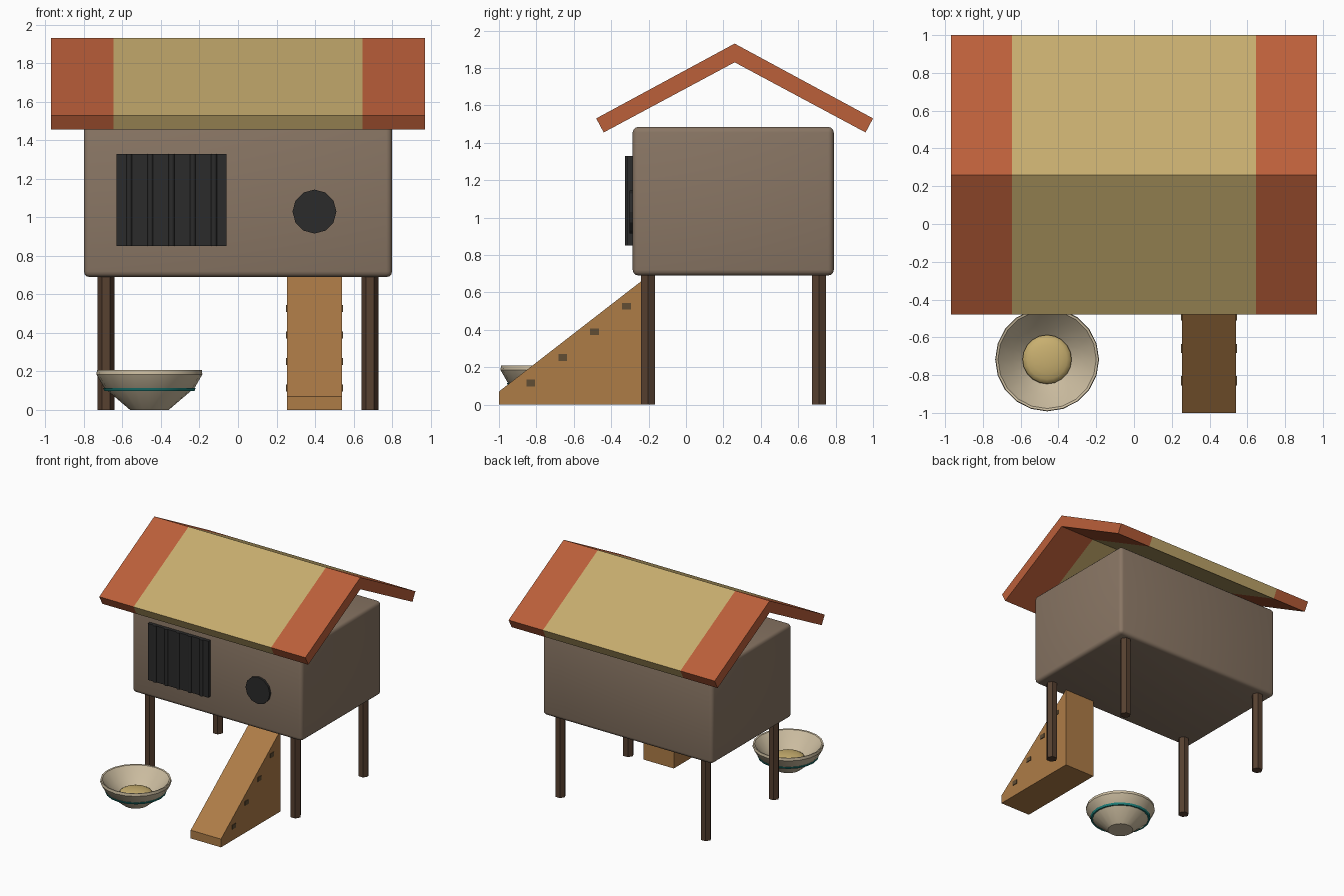
import bpy, bmesh, math
from mathutils import Matrix, Vector

cube = bpy.data.objects.get("Cube")
if cube:
    bpy.data.objects.remove(cube, do_unlink=True)


def material(name, *rgb):
    m = bpy.data.materials.new(name)
    m.use_nodes = True
    m.diffuse_color = (*rgb, 1)
    m.node_tree.nodes["Principled BSDF"].inputs["Base Color"].default_value = (*rgb, 1)
    return m


RED = material("terracotta", 0.50, 0.115, 0.042)
STRAW = material("straw", 0.565, 0.413, 0.156)
WALL = material("taupe_wall", 0.25, 0.18, 0.127)
POST = material("dark_wood", 0.095, 0.052, 0.03)
PLANK = material("light_wood", 0.42, 0.2, 0.062)
PEG = material("peg_wood", 0.12, 0.074, 0.034)
BLACK = material("charcoal", 0.024, 0.024, 0.024)
CREAM = material("cream_bowl", 0.6, 0.505, 0.35)
TEAL = material("teal_band", 0.013, 0.22, 0.2)
GRAIN = material("grain", 0.58, 0.43, 0.16)


def finish(name, bm, *mats, smooth=None):
    bmesh.ops.recalc_face_normals(bm, faces=bm.faces)
    mesh = bpy.data.meshes.new(name)
    bm.to_mesh(mesh)
    bm.free()
    for m in mats:
        mesh.materials.append(m)
    ob = bpy.data.objects.new(name, mesh)
    bpy.context.collection.objects.link(ob)
    if smooth:
        bpy.ops.object.select_all(action='DESELECT')
        ob.select_set(True)
        bpy.context.view_layer.objects.active = ob
        bpy.ops.object.shade_smooth_by_angle(angle=math.radians(smooth))
    return ob


def box(name, lo, hi, mat, bevel=0):
    lo, hi = Vector(lo), Vector(hi)
    bm = bmesh.new()
    bmesh.ops.create_cube(bm, size=1, matrix=Matrix.Translation((lo + hi) / 2)
                          @ Matrix.Diagonal((*(hi - lo), 1)))
    if bevel:
        bmesh.ops.bevel(bm, geom=bm.edges[:], offset=bevel, segments=3,
                        profile=0.5, affect='EDGES')
    return finish(name, bm, mat, smooth=50 if bevel else None)


def cylinder(name, centre, radius, depth, sides, mat, turn=0, smooth=None):
    bm = bmesh.new()
    bmesh.ops.create_cone(bm, cap_ends=True, segments=sides, radius1=radius,
                          radius2=radius, depth=depth, matrix=Matrix.Translation(centre)
                          @ Matrix.Rotation(turn, 4, 'X')
                          @ Matrix.Rotation(math.pi / 2, 4, 'Z'))
    return finish(name, bm, mat, smooth=smooth)


def extrude_x(name, profile, xs, mats, rule):
    """Sweep a (y, z) outline through the x stations."""
    bm = bmesh.new()
    rings = [[bm.verts.new((x, y, z)) for y, z in profile] for x in xs]
    n = len(profile)
    for a, b in zip(rings, rings[1:]):
        for i in range(n):
            j = (i + 1) % n
            bm.faces.new((a[i], a[j], b[j], b[i]))
    bm.faces.new(rings[0])
    bm.faces.new(rings[-1])
    for f in bm.faces:
        f.material_index = rule(f.calc_center_median())
    return finish(name, bm, *mats)


def lathe(name, profile, centre, sides, mat, closed=False, smooth=35):
    """Turn an (r, z) outline about a vertical axis."""
    bm = bmesh.new()
    vs = [bm.verts.new((r, 0, z)) for r, z in profile]
    edges = [bm.edges.new(p) for p in zip(vs, vs[1:])]
    if closed:
        edges.append(bm.edges.new((vs[-1], vs[0])))
    bmesh.ops.spin(bm, geom=vs + edges, cent=(0, 0, 0), axis=(0, 0, 1),
                   angle=math.tau, steps=sides)
    bmesh.ops.remove_doubles(bm, verts=bm.verts, dist=0.0005)
    bmesh.ops.translate(bm, verts=bm.verts, vec=centre)
    return finish(name, bm, mat, smooth=smooth)


# House body
box("house_body", (-0.8, -0.285, 0.69), (0.8, 0.79, 1.485), WALL, bevel=0.03)

# Gable roof with coloured end bands
extrude_x("roof",
          [(-0.48, 1.53), (0.26, 1.93), (1, 1.53), (0.96, 1.455), (0.26, 1.83), (-0.44, 1.455)],
          (-0.97, -0.647, 0.647, 0.97), (STRAW, RED),
          lambda c: int(abs(c.x) > 0.647))

# Posts
for side, x in (("right", -0.685), ("left", 0.685)):
    for end, y in (("front", -0.203), ("back", 0.71)):
        cylinder(f"{end}_{side}_post", (x, y, 0.35), 0.0435, 0.7, 6, POST)

# Barred window
box("window_panel", (-0.63, -0.313, 0.85), (-0.06, -0.27, 1.33), BLACK)
for i in range(5):
    cylinder(f"window_bar_{i + 1}", (-0.565 + 0.11 * i, -0.31, 1.09),
             0.016, 0.48, 8, BLACK, smooth=50)

# Round entrance
cylinder("round_entrance", (0.397, -0.285, 1.03), 0.114, 0.036, 12, BLACK,
         turn=math.pi / 2)

# Ramp and its cross pegs
extrude_x("ramp", [(-1, 0), (-1, 0.07), (-0.2, 0.69), (-0.2, 0)],
          (0.255, 0.54), (PLANK,), lambda c: 0)
for i in range(4):
    y, z = -0.83 + 0.171 * i, 0.115 + 0.137 * i
    box(f"ramp_peg_{i + 1}", (0.249, y - 0.024, z - 0.018), (0.546, y + 0.024, z + 0.018), PEG)

# Food bowl
BOWL = (-0.46, -0.717, 0)
lathe("bowl", [(0, 0), (0.1, 0), (0.235, 0.115), (0.275, 0.185), (0.272, 0.208),
               (0.26, 0.205), (0.188, 0.12), (0.12, 0.06), (0, 0.055)], BOWL, 20, CREAM)
lathe("bowl_band", [(0.222, 0.099), (0.234, 0.099), (0.241, 0.115), (0.229, 0.115)],
      BOWL, 20, TEAL, closed=True)

# Mound of grain
bm = bmesh.new()
bmesh.ops.create_uvsphere(bm, u_segments=20, v_segments=10, radius=1,
                          matrix=Matrix.Translation((BOWL[0], BOWL[1], 0.085))
                          @ Matrix.Diagonal((0.13, 0.13, 0.04, 1)))
finish("grain_mound", bm, GRAIN, smooth=60)
